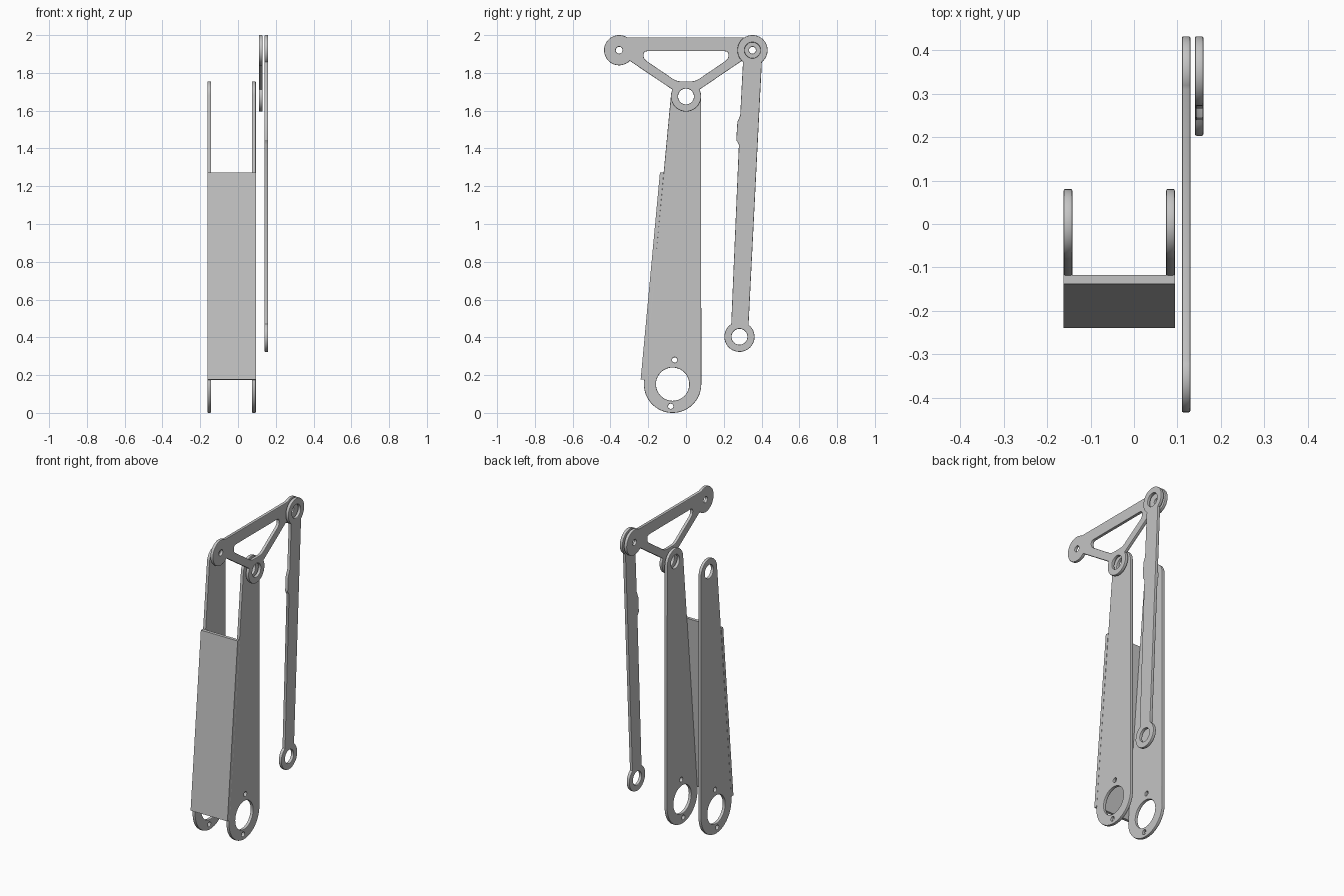
import bpy
from math import sin, cos, radians
from mathutils import Matrix

cube = bpy.data.objects.get("Cube")
if cube:
    bpy.data.objects.remove(cube, do_unlink=True)

grey = bpy.data.materials.new("plain grey metal")
grey.use_nodes = True
colour = (0.55, 0.55, 0.55, 1)
grey.diffuse_color = colour
grey.node_tree.nodes["Principled BSDF"].inputs["Base Color"].default_value = colour

# Profile plane (u, v, w) maps to world (y, z, x)
TO_WORLD = Matrix(((0, 0, 1, 0), (1, 0, 0, 0), (0, 1, 0, 0), (0, 0, 0, 1)))


def arc(centre, r, start, end, steps=32):
    """Points on an arc, counter-clockwise, angles in degrees."""
    angles = [radians(start + (end - start) * i / steps) for i in range(steps + 1)]
    return [(centre[0] + r * cos(a), centre[1] + r * sin(a)) for a in angles]


def hole(centre, r):
    return arc(centre, r, 0, 360, 40)[:-1]


def rounded(corners, r):
    """Round each corner of a polygon with a quadratic blend."""
    points = []
    n = len(corners)
    for i, (cx, cy) in enumerate(corners):
        ends = []
        for px, py in (corners[i - 1], corners[(i + 1) % n]):
            d = ((px - cx) ** 2 + (py - cy) ** 2) ** 0.5
            k = min(r / d, 0.45)
            ends.append((cx + (px - cx) * k, cy + (py - cy) * k))
        (ax, ay), (bx, by) = ends
        for s in range(7):
            t = s / 6
            p, q, w = (1 - t) ** 2, 2 * t * (1 - t), t * t
            points.append((p * ax + q * cx + w * bx, p * ay + q * cy + w * by))
    return points


def plate(name, x0, x1, loops, edge=0.004):
    """Extrude an outline with holes between x0 and x1, with rounded edges."""
    curve = bpy.data.curves.new(name, "CURVE")
    curve.dimensions = "2D"
    curve.fill_mode = "BOTH"
    curve.extrude = (x1 - x0) / 2 - edge
    curve.bevel_depth = edge
    curve.bevel_resolution = 1
    curve.offset = -edge
    for loop in loops:
        spline = curve.splines.new("POLY")
        spline.points.add(len(loop) - 1)
        for point, (u, v) in zip(spline.points, loop):
            point.co = (u, v, 0, 1)
        spline.use_cyclic_u = True
    obj = bpy.data.objects.new(name, curve)
    bpy.context.collection.objects.link(obj)
    bpy.ops.object.select_all(action="DESELECT")
    obj.select_set(True)
    bpy.context.view_layer.objects.active = obj
    bpy.ops.object.convert(target="MESH")
    obj = bpy.context.object
    obj.data.transform(Matrix.Translation(((x0 + x1) / 2, 0, 0)) @ TO_WORLD)
    obj.data.materials.clear()
    obj.data.materials.append(grey)
    bpy.ops.object.shade_smooth_by_angle(angle=radians(30))
    return obj


# Shared pivot points
base = (-0.071, 0.152)
elbow = (0, 1.675)
rear = (0.352, 1.92)
front = (-0.354, 1.92)
foot = (0.283, 0.403)

# Two tapered side plates of the arm
side = [
    arc(base, 0.152, 175, 360) + arc(elbow, 0.08, 0, 175),
    hole(base, 0.088),
    hole(elbow, 0.042),
    hole((-0.06, 0.28), 0.014),
    hole((-0.081, 0.035), 0.014),
]
plate("right_side_plate", -0.162, -0.142, side)
plate("left_side_plate", 0.074, 0.094, side)

# Sloping cover across the front of the arm
cover = [(-0.24, 0.177), (-0.219, 0.175), (-0.118, 1.273), (-0.138, 1.273)]
plate("front_cover", -0.162, 0.094, [cover], edge=0)

# Triangular rocker with a rounded window
window = [(-0.05, 1.755), (0.05, 1.755), (0.225, 1.874),
          (0.225, 1.915), (-0.225, 1.915), (-0.225, 1.874)]
rocker = [
    arc(elbow, 0.08, 153, 387)
    + arc(rear, 0.08, -135, 122)
    + arc(front, 0.08, 58, 315),
    rounded(window, 0.025),
    hole(elbow, 0.042),
    hole(rear, 0.018),
    hole(front, 0.018),
]
plate("triangular_rocker", 0.11, 0.13, rocker)

# Long link with a raised pad on its front edge
pad = [(0.287, 1.575), (0.272, 1.54), (0.266, 1.445), (0.28, 1.42)]
link = [
    arc(rear, 0.08, -52, 231) + pad + arc(foot, 0.08, 123, 413),
    hole(rear, 0.042),
    hole(foot, 0.042),
]
plate("long_link", 0.14, 0.16, link)
